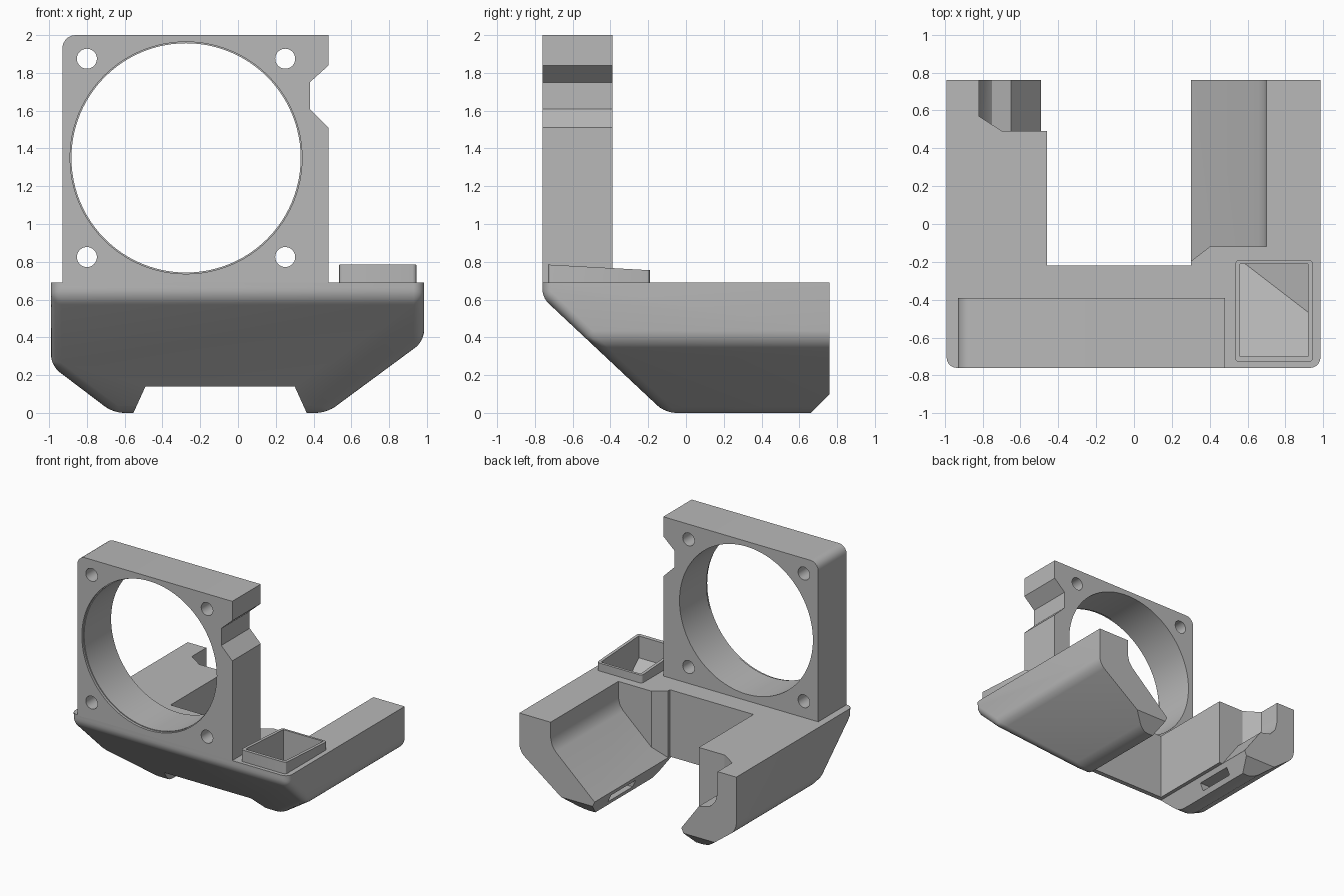
import bpy, bmesh, math
from mathutils import Vector

if "Cube" in bpy.data.objects:
    bpy.data.objects.remove(bpy.data.objects["Cube"], do_unlink=True)

grey = bpy.data.materials.new("light_grey_plastic")
grey.use_nodes = True
grey.diffuse_color = (0.48, 0.48, 0.48, 1)
grey.node_tree.nodes["Principled BSDF"].inputs["Base Color"].default_value = (0.48, 0.48, 0.48, 1)


def prism(profile, y0, y1):
    """Closed solid: an (x, z) profile extruded along y."""
    bm = bmesh.new()
    face = bm.faces.new([bm.verts.new((x, y0, z)) for x, z in profile])
    ext = bmesh.ops.extrude_face_region(bm, geom=[face])
    verts = [g for g in ext["geom"] if isinstance(g, bmesh.types.BMVert)]
    bmesh.ops.translate(bm, verts=verts, vec=(0, y1 - y0, 0))
    bmesh.ops.recalc_face_normals(bm, faces=bm.faces)
    return bm


def box(x0, x1, y0, y1, z0, z1):
    return prism([(x0, z0), (x1, z0), (x1, z1), (x0, z1)], y0, y1)


def slice_off(bm, point, normal):
    """Remove everything on the normal's side of a plane and cap the solid."""
    res = bmesh.ops.bisect_plane(bm, geom=bm.verts[:] + bm.edges[:] + bm.faces[:],
                                 plane_co=point, plane_no=normal, clear_outer=True)
    edges = [g for g in res["geom_cut"] if isinstance(g, bmesh.types.BMEdge)]
    bmesh.ops.holes_fill(bm, edges=edges)
    bmesh.ops.recalc_face_normals(bm, faces=bm.faces)
    return bm


def round_edges(bm, rule, radius, segments=5):
    edges = [e for e in bm.edges if rule(e.verts[0].co, e.verts[1].co)]
    bmesh.ops.bevel(bm, geom=edges, offset=radius, segments=segments,
                    profile=0.5, affect='EDGES', clamp_overlap=True)
    return bm


def disc(x, z, r, y0, y1, sides):
    steps = [2 * math.pi * i / sides for i in range(sides)]
    return prism([(x + r * math.cos(a), z + r * math.sin(a)) for a in steps], y0, y1)


def make(name, bm):
    mesh = bpy.data.meshes.new(name)
    bm.to_mesh(mesh)
    bm.free()
    ob = bpy.data.objects.new(name, mesh)
    mesh.materials.append(grey)
    bpy.context.collection.objects.link(ob)
    return ob


def carve(ob, cutters):
    for bm in cutters:
        tool = make("cutter", bm)
        tool.hide_render = True
        mod = ob.modifiers.new("cut", 'BOOLEAN')
        mod.operation, mod.solver, mod.object = 'DIFFERENCE', 'EXACT', tool
        bpy.context.view_layer.objects.active = ob
        bpy.ops.object.modifier_apply(modifier=mod.name)
        bpy.data.objects.remove(tool, do_unlink=True)


def finish(ob):
    bpy.ops.object.select_all(action='DESELECT')
    ob.select_set(True)
    bpy.context.view_layer.objects.active = ob
    bpy.ops.object.shade_smooth_by_angle(angle=math.radians(30))


# Base hull: flared section with a sloped front and chamfered rear ends
hull = prism([(-.99, .69), (-.99, .25), (-.66, 0), (.47, 0), (.985, .38), (.985, .69)], -.76, .76)
slice_off(hull, (0, -.76, .61), (0, -.61, -.65))
slice_off(hull, (0, .66, 0), (0, 1, -1))
round_edges(hull, lambda a, b: min(a.z, b.z) < .68 and min(a.y, b.y) < .6, .055)
base = make("base", hull)

# Space between the arms, and the undercut of the feet
gap = box(-.46, .30, -.22, .9, -.1, .9)
undercut = prism([(.30, .14), (-.49, .14), (-.59, -.08), (.40, -.08)], -.9, .9)

# Sloping inner side of the left arm, with its angled front corner
slope = [(.70, .9), (.70, .56), (.685, .50), (.655, .46), (.30, .14), (.2, .14), (.2, .9)]
arm_slope = prism(slope, -.12, .9)
corner = prism([(.40, .9), (.40, .23), (.30, .14), (.2, .14), (.2, .9)], -.22, -.1)
slice_off(corner, (.40, -.12, 0), (.10, -.13, 0))

# Scoop in the rear of the right arm
scoop = prism([(-.82, .9), (-.82, .52), (-.80, .44), (-.75, .385), (-.69, .37), (-.65, .36),
               (-.49, .14), (-.3, .14), (-.3, .9)], .49, .9)
slice_off(scoop, (-.82, .57, 0), (-.09, -.14, 0))

# Air duct below the inlet, following the outer shell
duct = box(.56, .92, -.70, -.21, .05, .9)
slice_off(duct, (0, -.76, .66), (0, -.61, -.65))
slice_off(duct, (.9, 0, .37), (.585, 0, -.81))

# Outlet slots in the feet
slots = [box(.25, .42, .2, .52, .04, .1), box(-.61, -.45, .2, .52, .04, .1)]
carve(base, [gap, undercut, arm_slope, corner, scoop, duct] + slots)
finish(base)

# Upright fan plate
plate_shape = prism([(-.93, .68), (.48, .68), (.48, 1.51), (.38, 1.61), (.38, 1.75),
                     (.48, 1.84), (.48, 2), (-.93, 2)], -.76, -.39)
round_edges(plate_shape, lambda a, b: min(a.z, b.z) > 1.99 and max(a.x, b.x) < -.9, .07)
plate = make("fan_plate", plate_shape)
holes = [disc(-.275, 1.35, .607, -.9, -.2, 96), disc(-.275, 1.35, .614, -.9, -.74, 96)]
holes += [disc(x, z, .053, -.9, -.2, 32) for x in (-.80, .25) for z in (.825, 1.875)]
carve(plate, holes)
finish(plate)

# Raised air inlet with a slanted rim
rim = box(.535, .945, -.73, -.19, .68, .9)
slice_off(rim, (0, -.73, .785), (0, .055, 1))
round_edges(rim, lambda a, b: abs(a.z - b.z) > .05, .022, 3)
inlet = make("air_inlet", rim)
carve(inlet, [box(.56, .92, -.70, -.21, .5, 1)])
finish(inlet)
